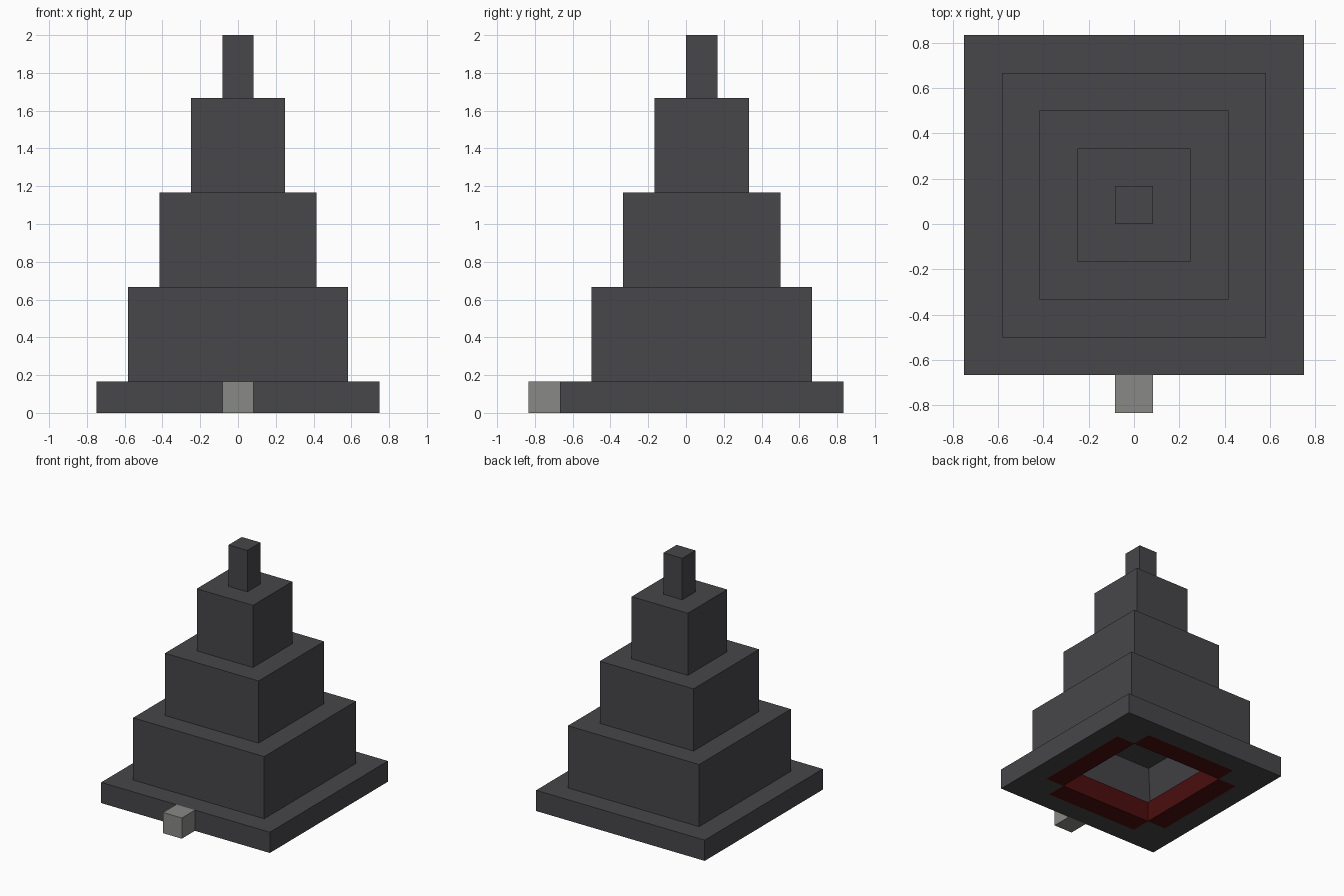
import bpy
import bmesh
from mathutils import Matrix, Vector

if "Cube" in bpy.data.objects:
    bpy.data.objects.remove(bpy.data.objects["Cube"], do_unlink=True)

U = 1 / 6                # one building block
CENTRE_Y = U / 2         # the tower sits behind the front step


def make_material(name, colour):
    mat = bpy.data.materials.new(name)
    mat.use_nodes = True
    mat.diffuse_color = (*colour, 1)
    mat.node_tree.nodes["Principled BSDF"].inputs["Base Color"].default_value = (*colour, 1)
    return mat


dark = make_material("dark stone", (0.063, 0.061, 0.067))
grey = make_material("grey stone", (0.25, 0.25, 0.24))
red = make_material("deep red", (0.07, 0.004, 0.004))


def finish(bm, name, location, *materials):
    mesh = bpy.data.meshes.new(name)
    bmesh.ops.recalc_face_normals(bm, faces=bm.faces)
    bm.to_mesh(mesh)
    bm.free()
    for mat in materials:
        mesh.materials.append(mat)
    obj = bpy.data.objects.new(name, mesh)
    obj.location = location
    bpy.context.collection.objects.link(obj)
    return obj


def block(name, width, bottom, height, mat, y=CENTRE_Y, hollow=0):
    """Square block measured in units; hollow is the depth of a recess below."""
    bm = bmesh.new()
    bmesh.ops.create_cube(bm, size=U, matrix=Matrix.Diagonal((width, width, height, 1)))
    if hollow:
        floor = min(bm.faces, key=lambda f: f.calc_center_median().z)
        bmesh.ops.inset_region(bm, faces=[floor], thickness=U)
        for v in floor.verts:
            v.co.z += hollow * U
    return finish(bm, name, (0, y, (bottom + height / 2) * U), mat)


# Base: square frame of blocks, open in the middle, with inlaid red strips
bm = bmesh.new()
bmesh.ops.create_grid(bm, x_segments=9, y_segments=9, size=4.5 * U)


def cell_distance(face):
    c = face.calc_center_median() / U
    return sorted((abs(c.x), abs(c.y)))


opening = [f for f in bm.faces if cell_distance(f)[1] < 2.4]
bmesh.ops.delete(bm, geom=opening, context="FACES")
raised = bmesh.ops.extrude_face_region(bm, geom=bm.faces[:], use_keep_orig=True)["geom"]
bmesh.ops.translate(bm, vec=Vector((0, 0, U)),
                    verts=[g for g in raised if isinstance(g, bmesh.types.BMVert)])
for face in bm.faces:
    near, far = cell_distance(face)
    face.material_index = int(far < 3.6 and near < 2.6)
finish(bm, "base", (0, CENTRE_Y, 0), dark, red)

# Stepped tiers, the lowest one hollow underneath
block("lower_tier", 7, 1, 3, dark, hollow=2)
block("middle_tier", 5, 4, 3, dark)
block("upper_tier", 3, 7, 3, dark)
block("spire", 1, 10, 2, dark)

# Small step at the front
block("front_step", 1, 0, 1, grey, y=-4.5 * U)
